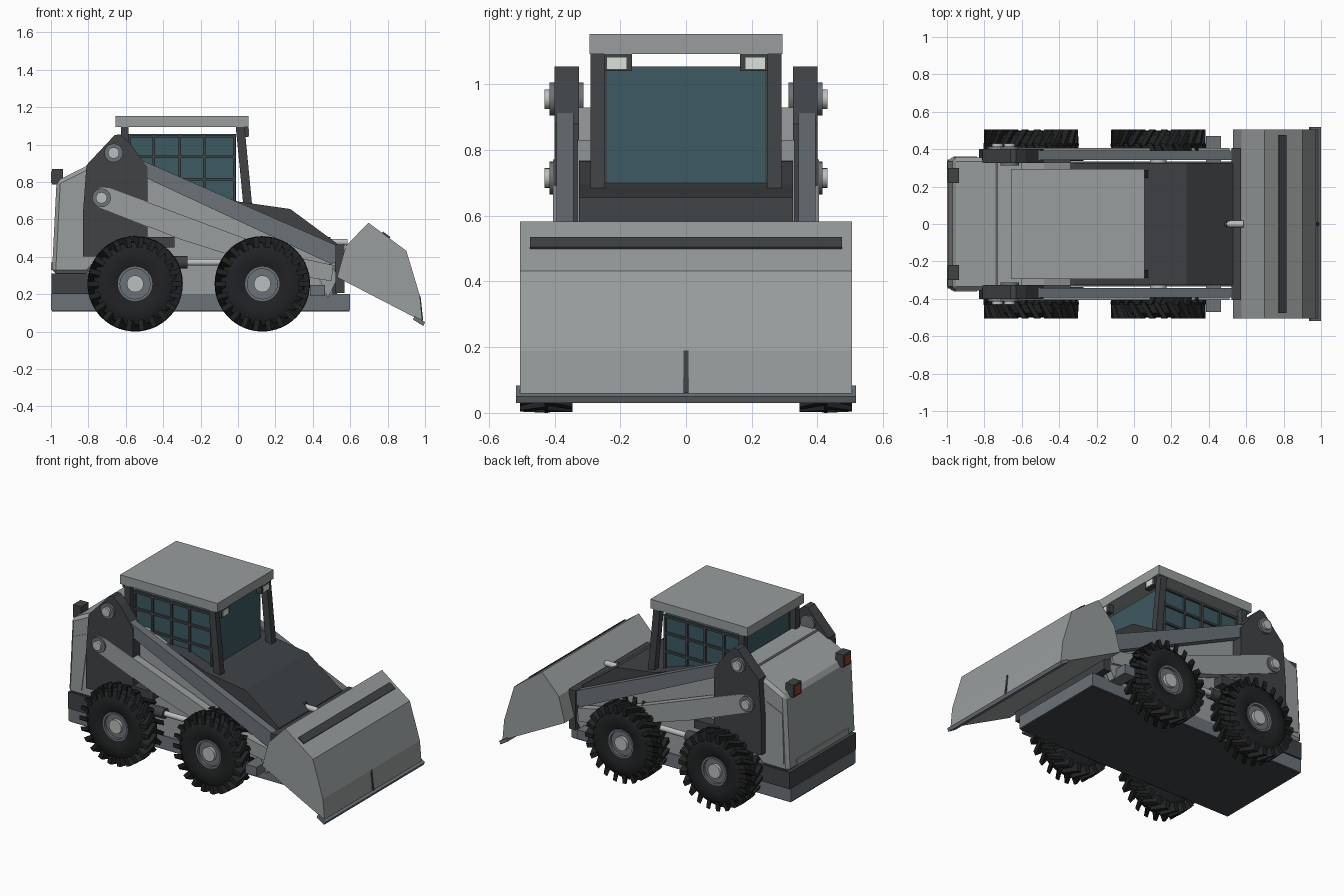
import bpy, bmesh
from math import sin, cos, pi, tau
from mathutils import Vector

if "Cube" in bpy.data.objects:
    bpy.data.objects.remove(bpy.data.objects["Cube"])


def material(name, r, g, b):
    m = bpy.data.materials.new(name)
    m.diffuse_color = (r, g, b, 1)
    m.use_nodes = True
    m.node_tree.nodes["Principled BSDF"].inputs["Base Color"].default_value = m.diffuse_color
    return m


DARK = material("charcoal", 0.05, 0.055, 0.06)
STEEL = material("blue_grey", 0.15, 0.17, 0.19)
LIGHT = material("light_grey", 0.32, 0.34, 0.34)
PALE = material("pale_metal", 0.5, 0.52, 0.52)
RUBBER = material("rubber", 0.015, 0.016, 0.017)
GLASS = material("tinted_glass", 0.045, 0.1, 0.12)
RED = material("red_lens", 0.3, 0.05, 0.02)
LAMP = material("lamp_white", 0.7, 0.75, 0.7)


def finish(name, bm, mat, mirror=False, smooth=False, bevel=0):
    bmesh.ops.recalc_face_normals(bm, faces=bm.faces)
    me = bpy.data.meshes.new(name)
    bm.to_mesh(me)
    bm.free()
    ob = bpy.data.objects.new(name, me)
    bpy.context.collection.objects.link(ob)
    me.materials.append(mat)
    if bevel:
        b = ob.modifiers.new("bevel", 'BEVEL')
        b.width, b.segments = bevel, 1
    if mirror:
        m = ob.modifiers.new("mirror", 'MIRROR')
        m.use_axis = (False, True, False)
    if smooth:
        bpy.ops.object.select_all(action='DESELECT')
        bpy.context.view_layer.objects.active = ob
        ob.select_set(True)
        bpy.ops.object.shade_smooth_by_angle(angle=0.6)
    return ob


def prism(name, pts, y0, y1, mat, mirror=False, bevel=0):
    """Side profile (x, z) extruded from y0 to y1."""
    bm = bmesh.new()
    a = [bm.verts.new((x, y0, z)) for x, z in pts]
    b = [bm.verts.new((x, y1, z)) for x, z in pts]
    bm.faces.new(a)
    bm.faces.new(b)
    for i in range(len(pts)):
        j = (i + 1) % len(pts)
        bm.faces.new((a[i], a[j], b[j], b[i]))
    return finish(name, bm, mat, mirror, bevel=bevel)


def box(name, x0, x1, y0, y1, z0, z1, mat, mirror=False, bevel=0):
    return prism(name, [(x0, z0), (x1, z0), (x1, z1), (x0, z1)], y0, y1, mat, mirror, bevel)


def rod(name, a, b, r, mat, mirror=False, n=20):
    a, b = Vector(a), Vector(b)
    bm = bmesh.new()
    bmesh.ops.create_cone(bm, cap_ends=True, segments=n, radius1=r, radius2=r, depth=(b - a).length)
    mtx = (b - a).to_track_quat('Z', 'Y').to_matrix().to_4x4()
    mtx.translation = (a + b) / 2
    bmesh.ops.transform(bm, matrix=mtx, verts=bm.verts)
    return finish(name, bm, mat, mirror, True)


def lathe(name, prof, cx, cz, mat, n=48):
    """Closed (radius, y) ring profile spun around a wheel axis."""
    bm = bmesh.new()
    rings = [[bm.verts.new((cx + r * cos(tau * i / n), y, cz + r * sin(tau * i / n)))
              for i in range(n)] for r, y in prof]
    for k in range(len(rings)):
        p, q = rings[k], rings[(k + 1) % len(rings)]
        for i in range(n):
            j = (i + 1) % n
            bm.faces.new((p[i], p[j], q[j], q[i]))
    return finish(name, bm, mat, True, True)


def lugs(name, cx, cz, n=22):
    """Chevron tread bars, alternating between the two halves of the tyre."""
    bm = bmesh.new()
    for i in range(n):
        for y0, y1, shift in ((0.505, 0.42, 0), (0.345, 0.43, 0.5)):
            a = tau * (i + shift) / n
            v = []
            for y, skew, r0, r1 in ((y0, 0, 0.195, 0.252), (y1, 0.2, 0.22, 0.255)):
                for r, d in ((r0, -.065), (r0, .065), (r1, .055), (r1, -.055)):
                    t = a + skew + d
                    v.append(bm.verts.new((cx + r * cos(t), y, cz + r * sin(t))))
            bm.faces.new(v[:4])
            bm.faces.new(v[4:])
            for k in range(4):
                m = (k + 1) % 4
                bm.faces.new((v[k], v[m], v[4 + m], v[4 + k]))
    return finish(name, bm, RUBBER, True)


# Wheels
for tag, cx in (("rear", -0.55), ("front", 0.13)):
    cz = 0.255
    lathe(tag + "_tyre", [(0.09, 0.36), (0.13, 0.35), (0.19, 0.352), (0.222, 0.375), (0.228, 0.425),
                          (0.222, 0.475), (0.19, 0.498), (0.13, 0.5), (0.09, 0.485)], cx, cz, RUBBER)
    lugs(tag + "_tread", cx, cz)
    lathe(tag + "_rim_ring", [(0.08, 0.36), (0.092, 0.36), (0.092, 0.492), (0.08, 0.492)], cx, cz, STEEL)
    rod(tag + "_rim_disc", (cx, 0.36, cz), (cx, 0.475, cz), 0.085, STEEL, True, 32)
    rod(tag + "_hub", (cx, 0.3, cz), (cx, 0.495, cz), 0.045, PALE, True, 24)

# Chassis and body
box("chassis", -1, 0.6, -0.335, 0.335, 0.115, 0.2, STEEL)
box("belly_plate", -0.995, 0.595, -0.33, 0.33, 0.108, 0.116, DARK)
box("rear_bumper", -0.998, -0.6, -0.345, 0.345, 0.2, 0.31, DARK)
prism("side_body", [(-0.9, 0.2), (0.5, 0.2), (0.52, 0.38), (-0.48, 0.83), (-0.9, 0.83)], -0.33, 0.33, LIGHT)
prism("front_hood", [(-0.62, 0.3), (0.53, 0.2), (0.53, 0.47), (0.28, 0.655), (0.0, 0.695),
                     (-0.2, 0.765), (-0.62, 0.775)], -0.325, 0.325, DARK)
prism("engine_cover", [(-0.995, 0.31), (-0.8, 0.31), (-0.72, 0.4), (-0.72, 0.93), (-0.97, 0.805)],
      -0.355, 0.355, LIGHT, bevel=0.02)
box("cover_bridge", -0.73, -0.6, -0.325, 0.325, 0.4, 0.93, LIGHT)
prism("rear_side_panel", [(-0.965, 0.36), (-0.89, 0.35), (-0.84, 0.74), (-0.955, 0.69)], 0.35, 0.36, LIGHT, True)
box("rear_door", -1.0, -0.97, -0.27, 0.27, 0.33, 0.37, LIGHT)
box("tail_light_housing", -0.995, -0.935, 0.22, 0.3, 0.785, 0.868, DARK, True)
box("tail_light_lens", -1.0, -0.99, 0.228, 0.292, 0.795, 0.855, RED, True)

# Cab
box("cab_glass", -0.585, -0.012, -0.24, 0.24, 0.69, 1.055, GLASS)
box("roof", -0.655, 0.055, -0.293, 0.293, 1.093, 1.153, LIGHT)
prism("front_post", [(-0.012, 1.095), (0.035, 1.095), (0.075, 0.68), (0.028, 0.68)], 0.247, 0.29, DARK, True)
prism("rear_post", [(-0.63, 0.75), (-0.585, 0.75), (-0.585, 1.095), (-0.625, 1.095)], 0.247, 0.29, DARK, True)
for i, x in enumerate((-0.58, -0.45, -0.312, -0.18, -0.02)):
    box(f"window_bar_{i}", x - 0.007, x + 0.007, 0.238, 0.254, 0.69, 1.055, DARK, True)
for i, z in enumerate((0.815, 0.935, 1.045)):
    box(f"window_rail_{i}", -0.585, -0.012, 0.238, 0.254, z - 0.007, z + 0.007, DARK, True)
box("headlight_housing", 0.02, 0.055, 0.165, 0.25, 1.04, 1.096, DARK, True)
box("headlight_lens", 0.05, 0.06, 0.18, 0.242, 1.045, 1.083, LAMP, True)

# Lift towers, arms and links
prism("lift_tower", [(-0.83, 0.4), (-0.485, 0.4), (-0.485, 0.88), (-0.58, 1.01), (-0.63, 1.055), (-0.66, 1.05),
                     (-0.81, 0.89), (-0.83, 0.62)], 0.325, 0.4, DARK, True)
prism("lift_arm", [(-0.66, 0.97), (-0.64, 0.89), (0.5, 0.36), (0.54, 0.38), (0.54, 0.455), (-0.5, 0.91)],
      0.343, 0.394, STEEL, True)
prism("lower_link", [(-0.76, 0.755), (-0.775, 0.71), (-0.75, 0.667), (-0.3, 0.49), (0.3, 0.3), (0.5, 0.27),
                     (0.51, 0.355), (0.3, 0.4), (-0.68, 0.765), (-0.73, 0.772)], 0.35, 0.405, LIGHT, True)
prism("arm_foot", [(0.36, 0.37), (0.5, 0.36), (0.535, 0.29), (0.48, 0.18), (0.44, 0.27)], 0.345, 0.39, LIGHT, True)
for tag, x, z in (("upper", -0.665, 0.955), ("lower", -0.73, 0.715)):
    rod(tag + "_pivot_boss", (x, 0.312, z), (x, 0.415, z), 0.05, STEEL, True, 24)
    rod(tag + "_pivot_pin", (x, 0.35, z), (x, 0.43, z), 0.03, PALE, True)
box("tower_bracket", -0.5, -0.34, 0.33, 0.4, 0.45, 0.505, DARK, True)
rod("lift_cylinder", (-0.5, 0.37, 0.37), (-0.27, 0.37, 0.37), 0.034, DARK, True)
rod("lift_piston", (-0.28, 0.37, 0.37), (0.2, 0.37, 0.37), 0.018, PALE, True)
box("step", 0.385, 0.465, 0.33, 0.47, 0.19, 0.25, STEEL, True)

# Quick coupler and tilt cylinder
box("coupler", 0.522, 0.57, -0.405, 0.405, 0.205, 0.465, DARK)
rod("tilt_piston", (0.48, 0, 0.478), (0.585, 0, 0.478), 0.018, PALE)
rod("tilt_cylinder", (0.46, 0, 0.478), (0.495, 0, 0.478), 0.027, DARK)

# Bucket
prism("bucket", [(0.53, 0.29), (0.575, 0.455), (0.697, 0.582), (0.9, 0.432), (0.973, 0.19), (0.985, 0.055)],
      -0.505, 0.505, LIGHT)
prism("cutting_edge", [(0.935, 0.065), (0.99, 0.03), (1.0, 0.05), (0.945, 0.083)], -0.518, 0.518, STEEL)
prism("bucket_bar", [(0.77, 0.52), (0.805, 0.49), (0.815, 0.505), (0.775, 0.535)], -0.475, 0.475, DARK)
prism("bucket_tab", [(0.965, 0.19), (0.976, 0.19), (0.99, 0.06), (0.975, 0.06)], -0.007, 0.007, DARK)
